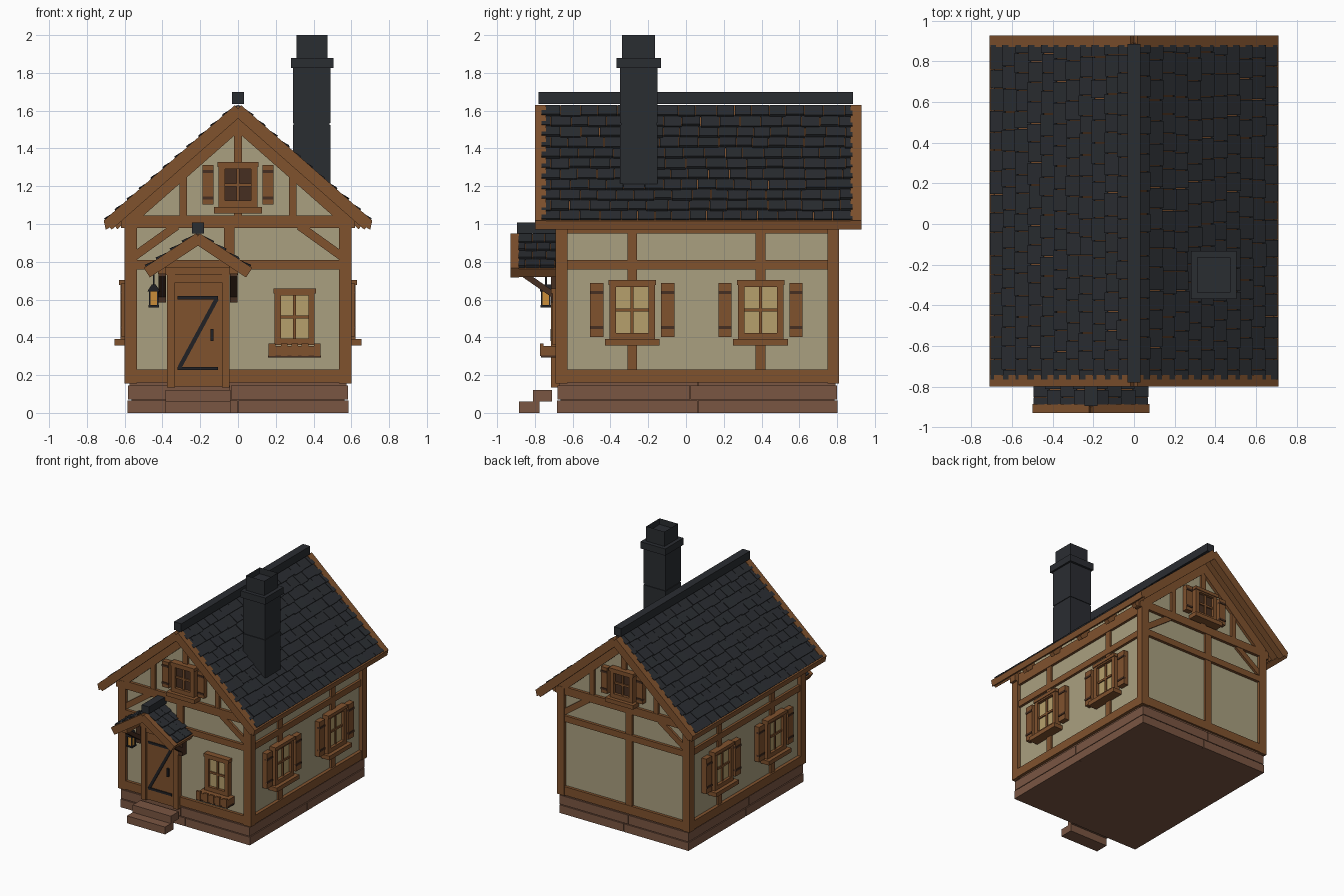
import bpy, bmesh, math, random
from mathutils import Matrix, Vector

if "Cube" in bpy.data.objects:
    bpy.data.objects.remove(bpy.data.objects["Cube"])
random.seed(4)

COL = {"plaster": (.40, .35, .215), "wood": (.216, .084, .027), "dark_wood": (.062, .028, .015),
       "slate": (.023, .026, .031), "stone": (.195, .093, .055), "glass": (.47, .35, .15),
       "glow": (.6, .27, .04), "iron": (.015, .015, .018)}
mats = {}
for k, c in COL.items():
    mats[k] = bpy.data.materials.new(k)
    mats[k].diffuse_color = (*c, 1)
parts = {}          # (name, material) -> bmesh; pieces with one name become one object
ID = Matrix.Identity(4)


def prism(name, mat, pts, lo, hi, axis="y", M=ID):
    """Extrude a profile: (x,z) points along y, or (y,z) points along x."""
    bm = parts.setdefault((name, mat), bmesh.new())
    def loop(t):
        return [bm.verts.new(M @ (Vector((p, t, q)) if axis == "y" else Vector((t, p, q)))) for p, q in pts]
    a, b = loop(lo), loop(hi)
    n = len(pts)
    bm.faces.new(a)
    bm.faces.new(b[::-1])
    for i in range(n):
        bm.faces.new((a[i], b[i], b[(i + 1) % n], a[(i + 1) % n]))


def box(name, mat, x0, x1, y0, y1, z0, z1, M=ID):
    prism(name, mat, [(x0, z0), (x1, z0), (x1, z1), (x0, z1)], y0, y1, "y", M)


def bar(name, mat, a, b, w, lo, hi, axis="y", M=ID):
    """Straight bar of width w between two profile points."""
    a, b = Vector(a), Vector(b)
    n = (b - a).normalized().orthogonal() * w / 2
    prism(name, mat, [a + n, b + n, b - n, a - n], lo, hi, axis, M)


def slope(cx, zr, ang, s, d, h):
    """Point on a roof side: d down the slope, h above it."""
    return (cx + s * (d * math.cos(ang) + h * math.sin(ang)), zr - d * math.sin(ang) + h * math.cos(ang))


def slab(name, mat, roof, s, d0, d1, h0, h1, y0, y1):
    prism(name, mat, [slope(*roof, s, *q) for q in ((d0, h0), (d1, h0), (d1, h1), (d0, h1))], y0, y1)


def shingles(name, roof, length, rows, y0, y1, w):
    p = length / rows
    for s in (-1, 1):
        for r in range(rows):
            y = y0
            step = w * (0.5 if r % 2 else 1)
            while y < y1 - .001:
                e = min(y + step, y1)
                if y1 - e < w * .3:
                    e = y1
                d1 = (r + 1) * p + (random.uniform(0, .012) if r < rows - 1 else 0)
                h = .016 + random.uniform(0, .006)
                prism(name, "slate", [slope(*roof, s, *q) for q in
                      ((r * p, 0), (d1, 0), (d1, h), (r * p, .006))], y, e - .003)
                y, step = e, w * random.uniform(.85, 1.15)


def place(x, y, deg):
    return Matrix.Translation((x, y, 0)) @ Matrix.Rotation(math.radians(deg), 4, "Z")


def window(name, M, w, z0, z1, glass, shutter=0, gap=0, sill=True):
    h, f = w / 2, .034
    box(name + "_pane", glass, -h + .01, h - .01, -.005, .03, z0 + .01, z1 - .01, M)
    for s in (-1, 1):
        box(name + "_frame", "wood", *sorted((s * h, s * (h - f))), -.028, .03, z0, z1, M)
        if shutter:
            a, b = sorted((s * (h + gap), s * (h + gap + shutter)))
            box(name + "_shutter", "wood", a, b, -.022, .02, z0 + .012, z1 - .012, M)
            for t in (.2, .8):
                zc = z0 + (z1 - z0) * t
                box(name + "_hinge", "dark_wood", a, b, -.027, 0, zc - .008, zc + .008, M)
    for a, b in ((z0, z0 + f), (z1 - f, z1)):
        box(name + "_frame", "wood", -h, h, -.028, .03, a, b, M)
    box(name + "_header", "wood", -h - .006, h + .006, -.034, .02, z1 - .022, z1 + .004, M)
    box(name + "_mullion", "wood", -.008, .008, -.015, .02, z0, z1, M)
    zc = (z0 + z1) / 2
    box(name + "_mullion", "wood", -h, h, -.015, .02, zc - .008, zc + .008, M)
    if sill:
        box(name + "_sill", "wood", -h - .025, h + .025, -.058, .02, z0 - .034, z0, M)


# Stone footing: two courses of blocks around a core
box("foundation_core", "stone", -.565, .565, -.665, .785, 0, .165)
for z0, z1, e, j in ((0, .066, .002, .0), (.072, .145, 0, -.04), (.145, .165, -.008, 0)):
    for s in (-1, 1):
        for a, b in ((-.68 - e, .06 + j), (.064 + j, .80 + e)):
            box("foundation_blocks", "stone", *sorted((s * .5, s * (.582 + e))), a, b, z0, z1)
    for ya, yb in ((-.68 - e, -.6), (.72, .80 + e)):
        for a, b in ((-.582 - e, j - .002), (j + .002, .582 + e)):
            box("foundation_blocks", "stone", a, b, ya, yb, z0, z1)
box("lower_step", "stone", -.385, -.04, -.885, -.775, 0, .06)
box("upper_step", "stone", -.385, -.04, -.81, -.71, .06, .12)

# Plaster walls with gables
prism("walls", "plaster", [(-.57, .16), (.57, .16), (.57, 1.075), (0, 1.575), (-.57, 1.075)], -.665, .785)

# Timber frame: long sides
for s in (-1, 1):
    def side(y0, y1, z0, z1, out=.59):
        box("side_timbers", "wood", *sorted((s * .54, s * out)), y0, y1, z0, z1)
    side(-.69, .81, .16, .23, .598)
    side(-.65, .77, .76, .81)
    side(-.69, .81, .95, 1.04)
    for yc in (-.285, .395):
        side(yc - .026, yc + .026, .2, .98, .586)
    for y0, y1 in ((-.69, -.628), (.748, .81)):
        box("corner_posts", "wood", *sorted((s * .535, s * .6)), y0, y1, .155, 1.03)

# Timber frame: front and back
ROOF = (0, 1.625, math.atan(.88))
for y0, y1, front in ((-.688, -.63, True), (.75, .808, False)):
    box("end_beams", "wood", -.59, .59, y0, y1, .16, .23)
    box("end_beams", "wood", -.56, .56, y0, y1, .76, .81)
    box("end_beams", "wood", -.62, .62, y0, y1, .98, 1.045)
    box("end_posts", "wood", -.075, -.018, y0 + .003, y1 - .003, .81 if front else .2, 1)
    box("gable_posts", "wood", -.022, .022, y0 + .003, y1 - .003, 1.04, 1.56)
    for s in (-1, 1):
        bar("corner_braces", "wood", (s * .555, .825), (s * .325, .99), .045, y0 + .004, y1 - .004)
        box("gable_posts", "wood", s * .29 - .02, s * .29 + .02, y0 + .003, y1 - .003, 1.03, 1.31)
        slab("gable_rafters", "wood", ROOF, s, 0, .83, -.105, -.02, y0, y1)

# Main roof
for s in (-1, 1):
    slab("roof_deck", "wood", ROOF, s, 0, .92, -.032, .002, -.76, .89)
    for y0, y1 in ((-.80, -.742), (.87, .928)):
        slab("barge_boards", "wood", ROOF, s, .01, .935, -.05, .014, y0, y1)
    prism("eave_boards", "wood", [(s * .665, .99), (s * .70, .97), (s * .71, 1.015), (s * .69, 1.03)], -.80, .928)
    for i in range(5):
        y = -.485 + .315 * i
        slab("rafter_tails", "wood", ROOF, s, .7, .91, -.068, -.025, y - .02, y + .02)
shingles("roof_shingles", ROOF, .925, 11, -.765, .885, .1)
box("ridge_cap", "slate", -.033, .033, -.78, .885, 1.635, 1.7)

# Chimney with recessed flue
box("chimney", "slate", .29, .49, -.35, -.15, 1.15, 1.525)
box("chimney", "slate", .295, .485, -.345, -.155, 1.525, 1.535)
box("chimney", "slate", .29, .49, -.35, -.15, 1.535, 1.84)
box("chimney_collar", "slate", .28, .505, -.368, -.132, 1.825, 1.88)
box("chimney_pot", "slate", .31, .475, -.338, -.165, 1.87, 2)
pot = parts[("chimney_pot", "slate")]
top = max(pot.faces, key=lambda f: f.calc_center_median().z)
bmesh.ops.inset_region(pot, faces=[top], thickness=.045)
bmesh.ops.translate(pot, verts=top.verts, vec=(0, 0, -.05))

# Windows
for i, yc in enumerate((-.285, .395)):
    window("right_window", place(.595, yc, 90), .24, .39, .70, "glass", .07, .033)
    window("left_window", place(-.595, yc, -90), .24, .39, .70, "glass", .07, .033)
window("front_gable_window", place(0, -.688, 0), .206, 1.09, 1.325, "dark_wood", .058, .028)
window("back_gable_window", place(0, .808, 180), .206, 1.09, 1.325, "dark_wood", .058, .028)
window("front_window", place(.30, -.68, 0), .212, .36, .655, "glass", sill=False)

# Flower box
box("flower_box", "wood", .165, .435, -.765, -.66, .295, .355)
for x in (.18, .245, .30, .355, .42):
    box("flower_box_slats", "wood", x - .018, x + .018, -.772, -.755, .3, .368)
box("flower_box_band", "dark_wood", .16, .44, -.768, -.68, .293, .303)

# Door with straps and frame
box("door", "wood", -.335, -.085, -.70, -.66, .14, .70)
for z in (.235, .61):
    box("door_straps", "iron", -.32, -.105, -.708, -.69, z - .009, z + .009)
bar("door_straps", "iron", (-.31, .24), (-.112, .605), .022, -.706, -.69)
box("door_handle", "iron", -.145, -.13, -.718, -.69, .38, .445)
for x in (-.355, -.065):
    box("door_posts", "wood", x - .021, x + .021, -.715, -.66, .135, .735)
box("door_lintel", "wood", -.376, -.044, -.712, -.66, .69, .735)

# Porch roof
PORCH = (-.212, .945, math.atan(.66))
for s in (-1, 1):
    slab("porch_deck", "wood", PORCH, s, 0, .325, -.028, .002, -.9, -.66)
    slab("porch_barge", "wood", PORCH, s, .005, .338, -.05, .01, -.93, -.885)
    slab("porch_eaves", "wood", PORCH, s, .295, .335, -.05, 0, -.9, -.66)
    x = -.212 + s * .19
    bar("porch_brackets", "dark_wood", (-.86, .735), (-.68, .61), .032, x - .02, x + .02, "x")
    box("porch_plates", "wood", x - .022, x + .022, -.89, -.66, .735, .775)
    box("bracket_posts", "dark_wood", x - .02, x + .02, -.715, -.66, .585, .74)
box("porch_tie", "wood", -.42, -.0, -.72, -.67, .73, .77)
shingles("porch_shingles", PORCH, .325, 4, -.888, -.67, .075)
box("porch_ridge_cap", "slate", -.244, -.18, -.895, -.66, .95, 1.008)

# Hanging lantern
lx, ly = -.446, -.742
box("lantern_hook", "iron", lx - .005, lx + .005, ly - .005, ly + .005, .66, .76)
box("lantern_glass", "glow", lx - .02, lx + .02, ly - .02, ly + .02, .57, .645)
box("lantern_base", "iron", lx - .028, lx + .028, ly - .028, ly + .028, .558, .57)
prism("lantern_cap", "iron", [(lx - .034, .643), (lx + .034, .643), (lx + .01, .68), (lx - .01, .68)], ly - .03, ly + .03)
for sx in (-1, 1):
    for sy in (-1, 1):
        cx, cy = lx + sx * .021, ly + sy * .021
        box("lantern_bars", "iron", cx - .004, cx + .004, cy - .004, cy + .004, .56, .65)

# Turn the collected pieces into objects
for (name, mat), bm in parts.items():
    bmesh.ops.recalc_face_normals(bm, faces=bm.faces[:])
    me = bpy.data.meshes.new(name)
    bm.to_mesh(me)
    bm.free()
    me.materials.append(mats[mat])
    bpy.context.collection.objects.link(bpy.data.objects.new(name, me))

for m in bpy.data.materials:
    if m.users and not m.is_grease_pencil:
        m.use_nodes = True
        m.node_tree.nodes["Principled BSDF"].inputs["Base Color"].default_value = m.diffuse_color
